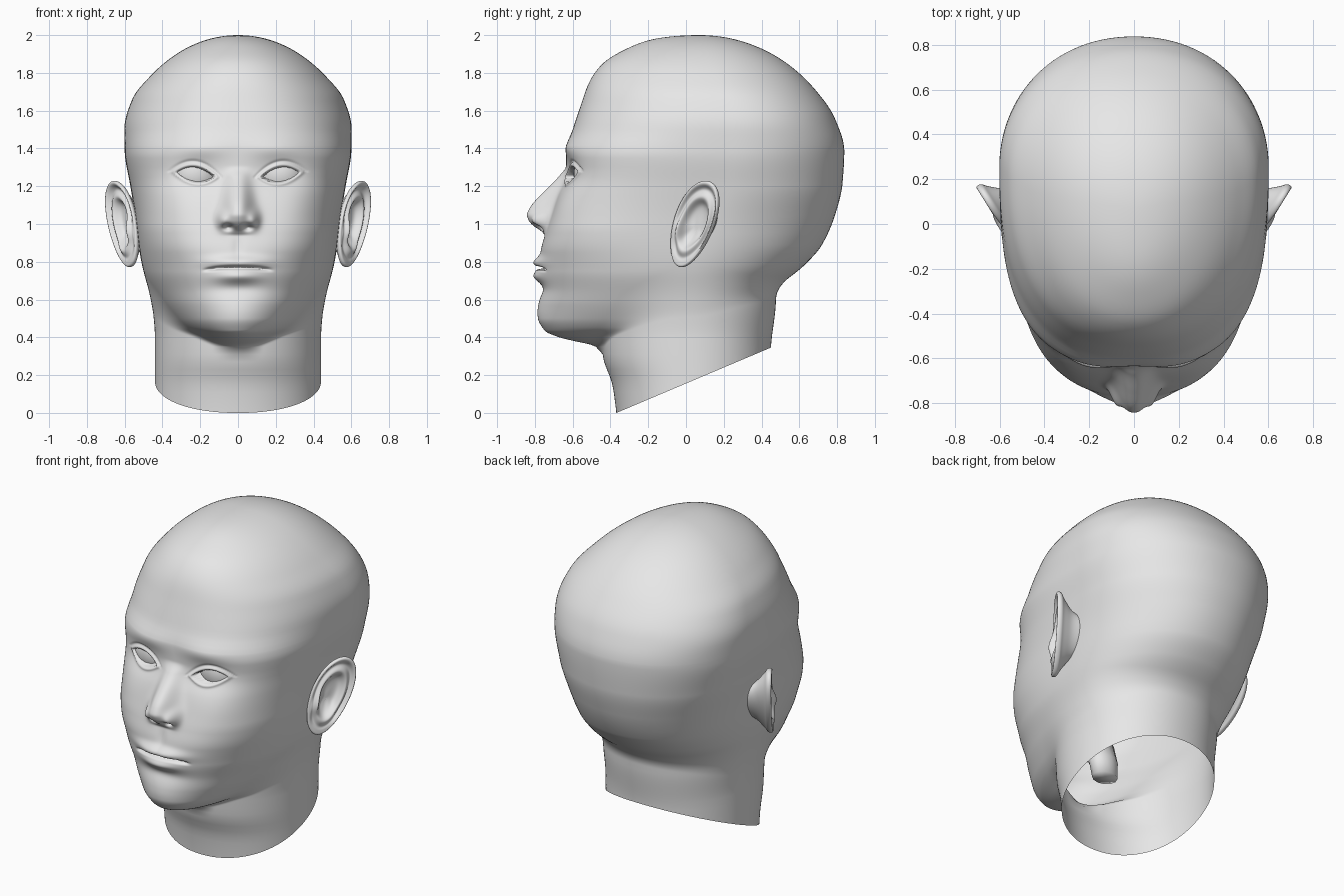
import bpy
import bmesh
from math import sin, cos, pi, exp, sqrt, hypot
from mathutils import Vector

if "Cube" in bpy.data.objects:
    bpy.data.objects.remove(bpy.data.objects["Cube"])

clay = bpy.data.materials.new("plain_grey")
clay.use_nodes = True
clay.diffuse_color = (0.8, 0.8, 0.8, 1)
clay.node_tree.nodes["Principled BSDF"].inputs["Base Color"].default_value = (0.8, 0.8, 0.8, 1)


def spline(points, key=lambda z: z):
    """Smooth curve through (height, value) points without overshoot."""
    pts = sorted((key(z), v) for z, v in points)
    slopes = [(b[1] - a[1]) / (b[0] - a[0]) for a, b in zip(pts, pts[1:])]
    tang = [slopes[0]]
    for a, b in zip(slopes, slopes[1:]):
        tang.append(2 * a * b / (a + b) if a * b > 0 else 0)
    tang.append(slopes[-1])

    def value(z):
        x = min(max(key(z), pts[0][0]), pts[-1][0])
        i = 0
        while i < len(pts) - 2 and x > pts[i + 1][0]:
            i += 1
        (xa, a), (xb, b) = pts[i], pts[i + 1]
        h = xb - xa
        t = (x - xa) / h
        s = t * t * (3 - 2 * t)
        return (a + (b - a) * s + h * t * (1 - t) * ((1 - t) * tang[i] - t * tang[i + 1]))
    return value


def smoothstep(lo, hi, x):
    t = min(max((x - lo) / (hi - lo), 0), 1)
    return t * t * (3 - 2 * t)


def smooth_max(a, b, k):
    h = max(k - abs(a - b), 0) / k
    return max(a, b) + h * h * k / 4


def bump(x, z, cx, cz, sx, sz):
    return exp(-((x - cx) / sx) ** 2 / 2 - ((z - cz) / sz) ** 2 / 2)


def loft(name, rings, start=None, end=None):
    """Skin closed rings of points, optionally closed to a point at each end."""
    bm = bmesh.new()
    rows = [[bm.verts.new(p) for p in ring] for ring in rings]
    n = len(rows[0])
    for lower, upper in zip(rows, rows[1:]):
        for i in range(n):
            j = (i + 1) % n
            bm.faces.new((lower[i], lower[j], upper[j], upper[i]))
    for tip, row in ((start, rows[0]), (end, rows[-1])):
        if tip is not None:
            pole = bm.verts.new(tip)
            for i in range(n):
                bm.faces.new((row[i], row[(i + 1) % n], pole))
    bmesh.ops.recalc_face_normals(bm, faces=bm.faces[:])
    return finish(name, bm)


def finish(name, bm):
    mesh = bpy.data.meshes.new(name)
    bm.to_mesh(mesh)
    bm.free()
    mesh.materials.append(clay)
    mesh.shade_smooth()
    obj = bpy.data.objects.new(name, mesh)
    bpy.context.collection.objects.link(obj)
    return obj


# Head outlines by height: front, back, half width, centre and squareness
def from_top(z):
    return sqrt(max(2 - z, 0))


front = spline([(0, -.2), (.3, -.36), (.36, -.5), (.38, -.59), (.4, -.67), (.435, -.745), (.5, -.772),
                (.57, -.772), (.65, -.766), (.75, -.775), (.85, -.77), (.95, -.745), (1.05, -.713),
                (1.15, -.68), (1.25, -.645), (1.3, -.637), (1.4, -.633), (1.5, -.6), (1.62, -.56),
                (1.755, -.51), (1.85, -.44), (1.925, -.32), (1.98, -.165), (2, .07)], from_top)
back = spline([(0, .1), (.4, .2), (.6, .4), (.68, .5), (.785, .63), (.89, .72), (1.05, .79), (1.21, .828),
               (1.385, .838), (1.555, .79), (1.71, .685), (1.857, .525), (1.963, .31), (2, .07)], from_top)
width = spline([(0, .1), (.36, .18), (.4, .23), (.45, .32), (.5, .37), (.6, .435), (.75, .5), (.85, .52),
                (1.05, .545), (1.2, .57), (1.385, .6), (1.5, .602), (1.66, .56), (1.78, .467),
                (1.91, .31), (1.98, .15), (2, 0)], from_top)
centre = spline([(0, .04), (.7, .02), (.95, .1), (1.2, .22), (1.5, .25), (1.85, .12), (2, .07)], from_top)
square = spline([(.3, 2), (.5, 2.1), (.75, 2.3), (1, 2.9), (1.35, 2.9), (1.5, 2.5), (1.75, 2.2), (2, 2)])

# Neck outlines
neck_front = spline([(0, -.368), (.15, -.39), (.3, -.44), (.6, -.46), (1, -.3)])
neck_back = spline([(0, .44), (.345, .45), (.57, .475), (.7, .48), (1, .3)])
neck_width = spline([(0, .44), (.4, .44), (.6, .452), (.8, .43), (1, .3)])

# Nose height and half width
nose_ridge = spline([(.94, 0), (.965, .03), (.99, .075), (1.02, .11), (1.055, .13), (1.09, .124),
                     (1.17, .08), (1.25, .032), (1.31, 0), (1.4, 0)])
nose_width = spline([(.95, .07), (1.05, .078), (1.15, .068), (1.25, .058)])

EYE = Vector((.225, -.495, 1.262))
EYE_SIZE = Vector((.125, .1, .125))


def radius(angle, w, d, n):
    return (abs(sin(angle) / w) ** n + abs(cos(angle) / d) ** n) ** (-1 / n)


def face_relief(x, y, z):
    """Move a point of the face forwards or back to shape the features."""
    x = abs(x)
    out = nose_ridge(z) * exp(-(x / nose_width(z)) ** 2.5)
    out += .05 * bump(x, z, .083, 1.02, .022, .032)            # nostril wings
    out -= .045 * bump(x, z, .052, .983, .017, .01)            # nostrils
    out -= .025 * bump(x, z, .22, 1.265, .1, .06)              # eye sockets
    out += .012 * bump(x, z, .2, 1.4, .1, .035)                # brows
    out += .01 * bump(x, z, .33, 1.08, .09, .08)               # cheekbones
    out += .034 * bump(x, z, .03, .797, .085, .022)            # upper lip
    out += .034 * bump(x, z, 0, .724, .08, .024)               # lower lip
    out -= .01 * bump(x, z, 0, .655, .1, .025)                 # dip above the chin
    out += .014 * bump(x, z, 0, .53, .1, .05)                  # chin
    out -= .008 * bump(x, z, 0, .88, .02, .04)                 # groove under the nose
    mouth_line = .769 - .4 * x * x
    out -= .05 * exp(-((z - mouth_line) / .007) ** 2) * (1 - smoothstep(.1, .2, x))
    # Eyelids around an almond opening
    dx = x - EYE.x
    dz = z - EYE.z - .12 * dx
    lid = .038 * (1 - (dx / .1) ** 2) - abs(dz)
    out += .012 * exp(-((lid + .012) / .01) ** 2)
    if dz > 0:
        out -= .007 * exp(-((lid + .032) / .007) ** 2)
    y -= out
    inside = smoothstep(-.003, .005, lid)
    if inside > 0:
        r = ((x - EYE.x) ** 2 + (z - EYE.z) ** 2) / EYE_SIZE.x ** 2
        pocket = EYE.y - EYE_SIZE.y * sqrt(max(1 - r, 0)) + .015
        y += (max(pocket, y) - y) * inside
    return y


def head_ring(z, columns=240):
    yc, w, n = centre(z), width(z), square(z)
    ring = []
    for i in range(columns):
        t = 2 * i / columns - 1
        a = pi * (.3 * t + .7 * t ** 3)
        ahead = cos(a) > 0
        r = radius(a, w, yc - front(z) if ahead else back(z) - yc, n if ahead else 2.1)
        if z < 1:
            d = yc - neck_front(z) if ahead else neck_back(z) - yc
            r = smooth_max(r, radius(a, neck_width(z), d, 2.1), .07)
        x, y = r * sin(a), yc - r * cos(a)
        if cos(a) > .3 and .4 < z < 1.6:
            y = face_relief(x, y, z)
        ring.append((x, y, z))
    return ring


# Head and neck, cut open along a slanted plane at the bottom
heights = [-.05 + .04 * i for i in range(10)]
heights += [.35 + .0065 * i for i in range(165)]
top = from_top(heights[-1])
heights += [2 - (top * (1 - i / 40)) ** 2 for i in range(1, 40)]
head = loft("head", [head_ring(z) for z in heights], end=(0, centre(2), 2))
bm = bmesh.new()
bm.from_mesh(head.data)
bmesh.ops.bisect_plane(bm, geom=bm.verts[:] + bm.edges[:] + bm.faces[:], plane_co=(0, -.368, 0),
                       plane_no=(0, -.423, 1), clear_inner=True)
bm.to_mesh(head.data)
bm.free()
head.data.shade_smooth()


def mirror(obj):
    obj.modifiers.new("Mirror", "MIRROR").use_clip = False


# Eyeballs
bm = bmesh.new()
bmesh.ops.create_uvsphere(bm, u_segments=32, v_segments=20, radius=1)
bmesh.ops.scale(bm, verts=bm.verts[:], vec=EYE_SIZE)
bmesh.ops.translate(bm, verts=bm.verts[:], vec=EYE)
mirror(finish("eyes", bm))


# Ears: a tilted dish with a rolled rim, flaring away from the head
def ear_point(scale, lift, a):
    u, v = scale * cos(a), scale * sin(a)
    z = 1.0 + .232 * v
    y = .042 + .28 * (z - 1) + .112 * u * (1 + .12 * v)
    x = .535 + .62 * (y + .08)
    ahead = smoothstep(.2, 1, -cos(a))
    lobe = smoothstep(.5, 1, -sin(a))
    if lift > 0:
        lift *= 1 - .6 * ahead * smoothstep(.7, 1, scale)
    if scale < .85 and lift > -.04:
        lift += .02 * lobe
        lift += .03 * bump(u, v, -.62, -.15, .2, .2)           # flap before the ear canal
    return Vector((x, y, z)) + lift * Vector((.85, -.53, 0))


ear_profile = [(.2, -.04), (.42, -.036), (.52, -.01), (.6, .008), (.68, .004), (.77, -.012),
               (.84, -.004), (.9, .016), (.97, .018), (1, .004), (.97, -.014), (.88, -.022),
               (.72, -.05), (.55, -.08), (.45, -.13)]
ears = loft("ears", [[ear_point(s, h, 2 * pi * i / 36) for i in range(36)] for s, h in ear_profile],
            start=ear_point(0, -.039, 0))
mirror(ears)
ears.modifiers.new("Smooth", "SUBSURF").levels = 2
ears.modifiers["Smooth"].render_levels = 2

# Mouth cavity leading down into a short throat
path = [(-.715, .765, .12, .015), (-.62, .75, .14, .07), (-.45, .72, .14, .09),
        (-.32, .64, .11, .08), (-.27, .52, .09, .07), (-.26, .42, .08, .06)]
rings = []
for k, (y, z, half_w, half_h) in enumerate(path):
    before, after = path[max(k - 1, 0)], path[min(k + 1, len(path) - 1)]
    ty, tz = after[0] - before[0], after[1] - before[1]
    size = hypot(ty, tz)
    rings.append([(half_w * cos(a), y - tz / size * half_h * sin(a), z + ty / size * half_h * sin(a))
                  for a in (2 * pi * i / 12 for i in range(12))])
loft("mouth_cavity", rings, end=(0, -.26, .42))
